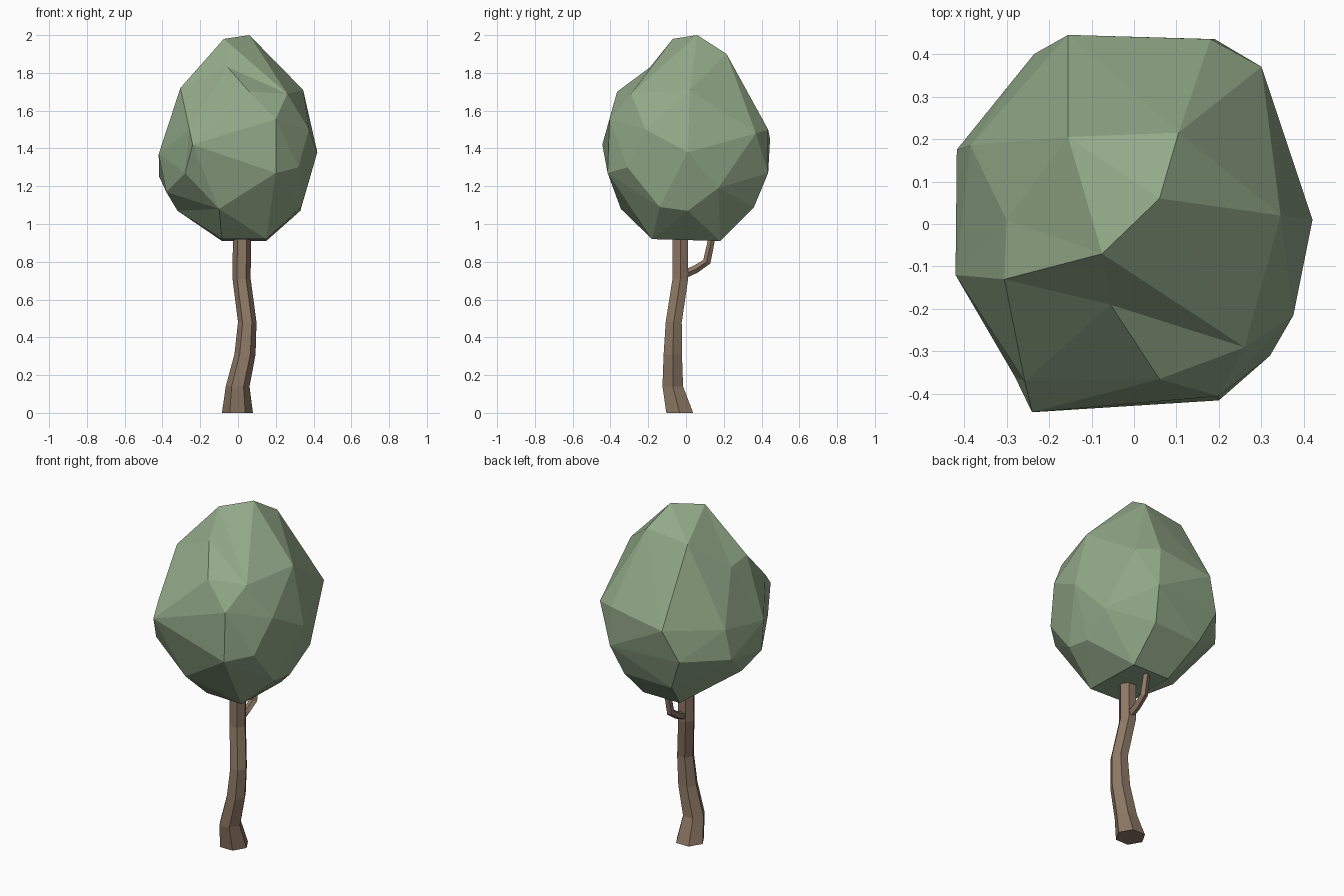
import bpy, bmesh, math
from mathutils import Vector

if "Cube" in bpy.data.objects:
    bpy.data.objects.remove(bpy.data.objects["Cube"])


def finish(bm, name, colour):
    bmesh.ops.recalc_face_normals(bm, faces=bm.faces[:])
    mesh = bpy.data.meshes.new(name)
    bm.to_mesh(mesh)
    bm.free()
    mat = bpy.data.materials.new(name + "_colour")
    mat.diffuse_color = (*colour, 1)
    mat.use_nodes = True
    mat.node_tree.nodes["Principled BSDF"].inputs["Base Color"].default_value = mat.diffuse_color
    mesh.materials.append(mat)
    obj = bpy.data.objects.new(name, mesh)
    bpy.context.collection.objects.link(obj)
    return obj


def tube(name, path, sides, colour, level=False):
    """Faceted tube through (x, y, z, radius) stations; level keeps rings flat."""
    bm = bmesh.new()
    pts = [Vector(p[:3]) for p in path]
    rings = []
    for i, p in enumerate(path):
        t = Vector((0, 0, 1)) if level else pts[min(i + 1, len(pts) - 1)] - pts[max(i - 1, 0)]
        t.normalize()
        u = (Vector((1, 0, 0)) - t * t.x).normalized()
        v = t.cross(u)
        angles = [2 * math.pi * k / sides for k in range(sides)]
        rings.append([bm.verts.new(pts[i] + p[3] * (u * math.cos(a) + v * math.sin(a)))
                      for a in angles])
    for a, b in zip(rings, rings[1:]):
        for k in range(sides):
            n = (k + 1) % sides
            bm.faces.new((a[k], a[n], b[n], b[k]))
    bm.faces.new(rings[0])
    bm.faces.new(rings[-1])
    return finish(bm, name, colour)


BROWN = (0.27, 0.19, 0.13)
GREEN = (0.29, 0.40, 0.25)

# Trunk: bent six-sided tube
tube("trunk", [(-0.003, -0.033, 0, 0.082), (-0.002, -0.07, 0.14, 0.063),
               (0.037, -0.07, 0.31, 0.056), (0.049, -0.065, 0.48, 0.049),
               (0.019, -0.03, 0.71, 0.048), (0.021, -0.03, 0.94, 0.048)], 6, BROWN, True)

# Side branch at the back
tube("branch", [(0.02, -0.02, 0.73, 0.024), (0.022, 0.05, 0.76, 0.022),
                (0.025, 0.11, 0.80, 0.022), (0.028, 0.14, 0.94, 0.019)], 5, BROWN)

# Crown: irregular points, listed from top to bottom
crown = [
    (0.06, 0.06, 2.0), (-0.075, -0.07, 1.98), (0.105, 0.215, 1.9),
    (-0.155, 0.205, 1.87), (-0.055, -0.19, 1.83),
    (-0.305, -0.13, 1.72), (-0.30, 0.01, 1.70), (0.345, 0.02, 1.71),
    (0.26, -0.29, 1.69), (0.06, -0.365, 1.70),
    (0.2, -0.405, 1.555), (-0.257, -0.37, 1.5), (0.375, -0.215, 1.5),
    (0.30, 0.37, 1.48), (0.18, 0.435, 1.5), (-0.155, 0.445, 1.45),
    (-0.24, -0.443, 1.42), (0.42, 0.01, 1.38), (-0.42, -0.12, 1.37),
    (-0.385, 0.185, 1.42), (0.2, -0.415, 1.27), (-0.28, -0.36, 1.27),
    (0.32, -0.31, 1.30), (-0.417, 0.175, 1.25), (-0.235, 0.40, 1.27),
    (0.19, 0.435, 1.27), (0.35, 0.17, 1.19), (-0.38, -0.16, 1.17),
    (0.335, -0.14, 1.09), (0.33, 0.01, 1.07), (-0.10, -0.345, 1.08),
    (-0.32, -0.06, 1.07), (0.15, 0.36, 1.09), (-0.15, 0.35, 1.08),
    (0.15, -0.18, 0.92), (0.15, 0.18, 0.91), (-0.085, -0.17, 0.92), (-0.085, 0.18, 0.91),
]
# Skin the points by hulling them on a near-sphere, then restore the true shape
centre = Vector((0, 0, 1.4))
bm = bmesh.new()
home = {}
for i, c in enumerate(crown):
    d = Vector(c) - centre
    v = bm.verts.new(d * d.length ** -0.8)
    home[i] = Vector(c)
bm.verts.index_update()
tag = bm.verts.layers.int.new("home")
for i, v in enumerate(list(bm.verts)):
    v[tag] = i
bmesh.ops.convex_hull(bm, input=bm.verts[:])
bmesh.ops.delete(bm, geom=[v for v in bm.verts if not v.link_faces], context='VERTS')
for v in bm.verts:
    v.co = home[v[tag]]
finish(bm, "crown", GREEN)
